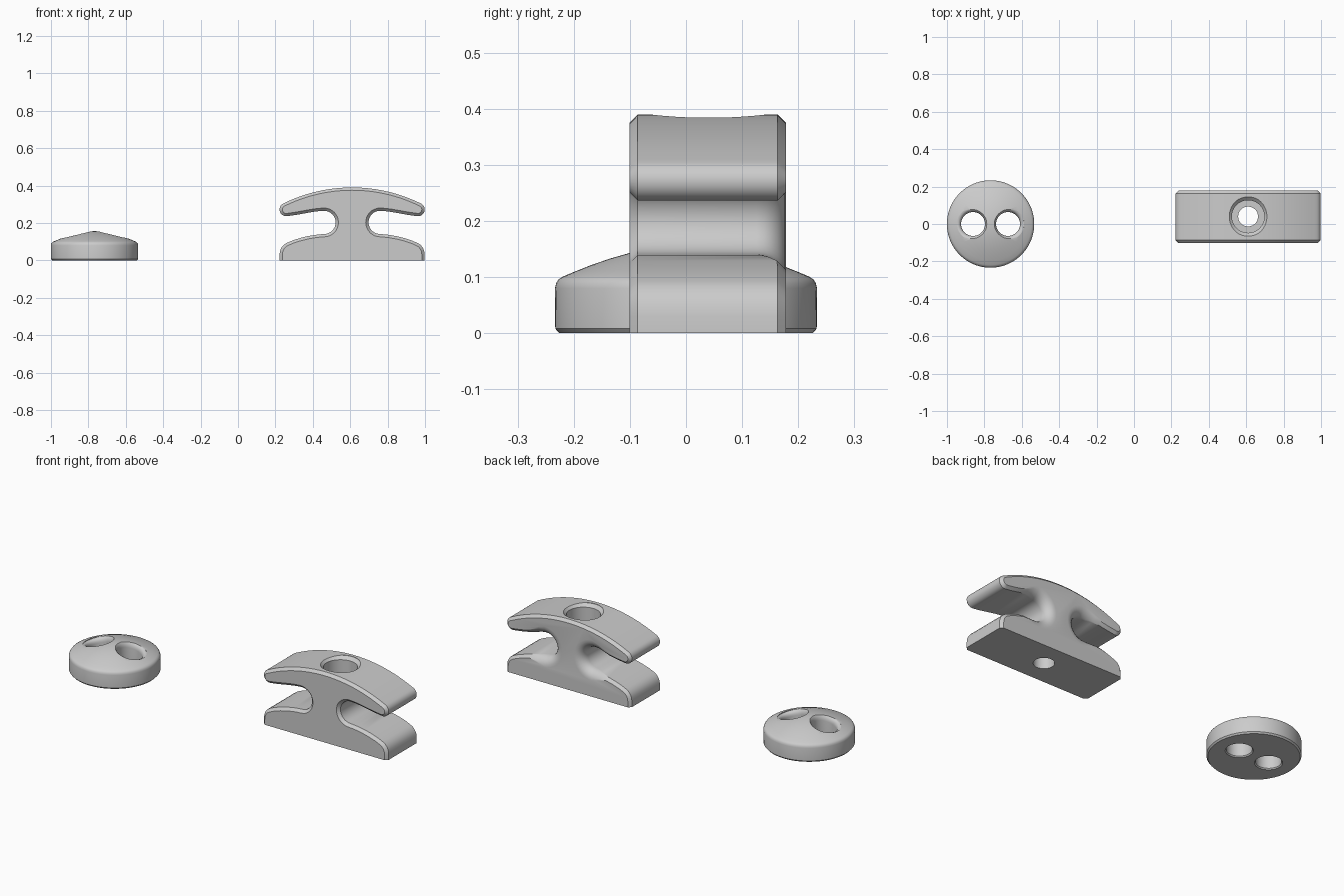
import bpy, math
from mathutils import Vector

if "Cube" in bpy.data.objects:
    bpy.data.objects.remove(bpy.data.objects["Cube"])


def make_object(name, verts, faces):
    mesh = bpy.data.meshes.new(name)
    mesh.from_pydata(verts, [], faces)
    mesh.validate()
    obj = bpy.data.objects.new(name, mesh)
    bpy.context.collection.objects.link(obj)
    return obj


def lathe(name, profile, center, n=64, shear=0.0):
    """Closed solid of revolution, bottom to top; upper points may be sheared along x."""
    verts, faces = [], []
    for r, z in profile:
        for i in range(n):
            a = 2 * math.pi * i / n
            x, y = r * math.cos(a), r * math.sin(a)
            dz = shear * x if z > 0.05 else 0
            verts.append((center[0] + x, center[1] + y, z + dz))
    for k in range(len(profile) - 1):
        for i in range(n):
            j = (i + 1) % n
            faces.append((k * n + i, k * n + j, (k + 1) * n + j, (k + 1) * n + i))
    faces.append(tuple(reversed(range(n))))
    top = (len(profile) - 1) * n
    faces.append(tuple(range(top, top + n)))
    return make_object(name, verts, faces)


def finish(obj, cutters):
    """Cut the holes, then smooth-shade with crisp edges."""
    bpy.ops.object.select_all(action='DESELECT')
    obj.select_set(True)
    bpy.context.view_layer.objects.active = obj
    for c in cutters:
        c.hide_render = True
        m = obj.modifiers.new("hole", 'BOOLEAN')
        m.operation, m.solver, m.object = 'DIFFERENCE', 'EXACT', c
        bpy.ops.object.modifier_apply(modifier=m.name)
        bpy.data.objects.remove(c)
    bpy.ops.object.shade_smooth_by_angle(angle=math.radians(30))


def arc(cx, cz, r, a0, a1, n):
    return [(cx + r * math.cos(math.radians(a0 + (a1 - a0) * i / n)),
             cz + r * math.sin(math.radians(a0 + (a1 - a0) * i / n))) for i in range(n + 1)]


# Domed disc with two rounded holes
BX = -0.767
disc = lathe("button_disc", [
    (0.226, 0), (0.233, 0.008), (0.2335, 0.08), (0.2315, 0.089), (0.227, 0.096),
    (0.219, 0.101), (0.195, 0.111), (0.17, 0.121), (0.135, 0.133), (0.1, 0.143),
    (0.065, 0.150), (0.03, 0.155), (0.004, 0.156)], (BX, 0), 96)
ZS = 0.139
flare = [(0.086 - 0.022 * math.cos(t * math.pi / 12), ZS - 0.03 + 0.03 * math.sin(t * math.pi / 12))
         for t in range(7)]
hole = [(0.078, -0.01), (0.064, 0.006)] + flare + [(0.087, ZS + 0.06)]
finish(disc, [lathe("disc_hole", hole, (BX + s * 0.0935, 0), 48, -0.3 * s) for s in (-1, 1)])

# Cleat outline: right half from the bottom corner to the top centre, then mirrored
CX, Y0, Y1 = 0.61, -0.101, 0.178
R = 0.83
half = [(0.388, 0), (0.388, 0.03), (0.385, 0.052), (0.378, 0.068), (0.366, 0.083), (0.35, 0.093),
        (0.32, 0.106), (0.28, 0.119), (0.24, 0.129), (0.20, 0.136), (0.175, 0.139)]
half += arc(0.15, 0.203, 0.062, 270, 90, 16)
half += [(0.18, 0.263), (0.21, 0.259), (0.25, 0.252), (0.30, 0.243)]
half += arc(0.352, 0.272, 0.036, -100, 62, 12)
n_low = len(half)
half += [(0.355 * (1 - i / 14), 0.39 - R + math.sqrt(R * R - (0.355 * (1 - i / 14)) ** 2))
         for i in range(15)]
loop = half + [(-x, z) for x, z in reversed(half[:-1])]
N = len(loop)


def inward(i):
    """Mitred inward direction; bottom corners slide along the floor."""
    x, z = loop[i]
    if z == 0:
        return Vector((-1 if x > 0 else 1, 0))
    p, a, b = Vector((x, z)), Vector(loop[i - 1]), Vector(loop[(i + 1) % N])
    e, f = (p - a).normalized(), (b - p).normalized()
    m = Vector((-e.y - f.y, e.x + f.x)).normalized()
    return m / max(0.6, m.dot(Vector((-e.y, e.x))))


def neck_weight(i):
    """1 around the neck, fading to 0 along the arms."""
    k = min(i, N - 1 - i)
    if k >= n_low:
        return 0.0
    t = max(0.0, min(1.0, (0.25 - half[k][0]) / 0.11))
    return t * t * (3 - 2 * t)


# Rings along y: front chamfer, then a rear chamfer that swells to a round at the neck
normals = [inward(i) for i in range(N)]
weights = [neck_weight(i) for i in range(N)]
STEPS = 6
verts = []


def add_point(i, inset, y):
    p = Vector(loop[i]) + normals[i] * inset
    verts.append((CX + p.x, y, p.y))


for i in range(N):
    add_point(i, 0.015, Y0)
for i in range(N):
    add_point(i, 0, Y0 + 0.015)
for k in range(STEPS + 1):
    t = k / STEPS
    for i in range(N):
        s = weights[i]
        w = 0.015 + 0.037 * s
        inset = (1 - s) * t + s * (1 - math.cos(t * math.pi / 2))
        depth = (1 - s) * t + s * math.sin(t * math.pi / 2)
        add_point(i, w * inset, Y1 - w + w * depth)
rings = STEPS + 3
faces = [tuple(range(N)), tuple(reversed(range((rings - 1) * N, rings * N)))]
for k in range(rings - 1):
    for i in range(N):
        j = (i + 1) % N
        faces.append((k * N + i, (k + 1) * N + i, (k + 1) * N + j, k * N + j))
cleat = make_object("cleat_body", verts, faces)

# Stepped screw hole with a chamfered mouth
screw = lathe("screw_hole", [
    (0.053, -0.05), (0.053, 0.295), (0.087, 0.295), (0.087, 0.371), (0.105, 0.388),
    (0.105, 0.5)], (CX, 0.04), 64)
finish(cleat, [screw])
